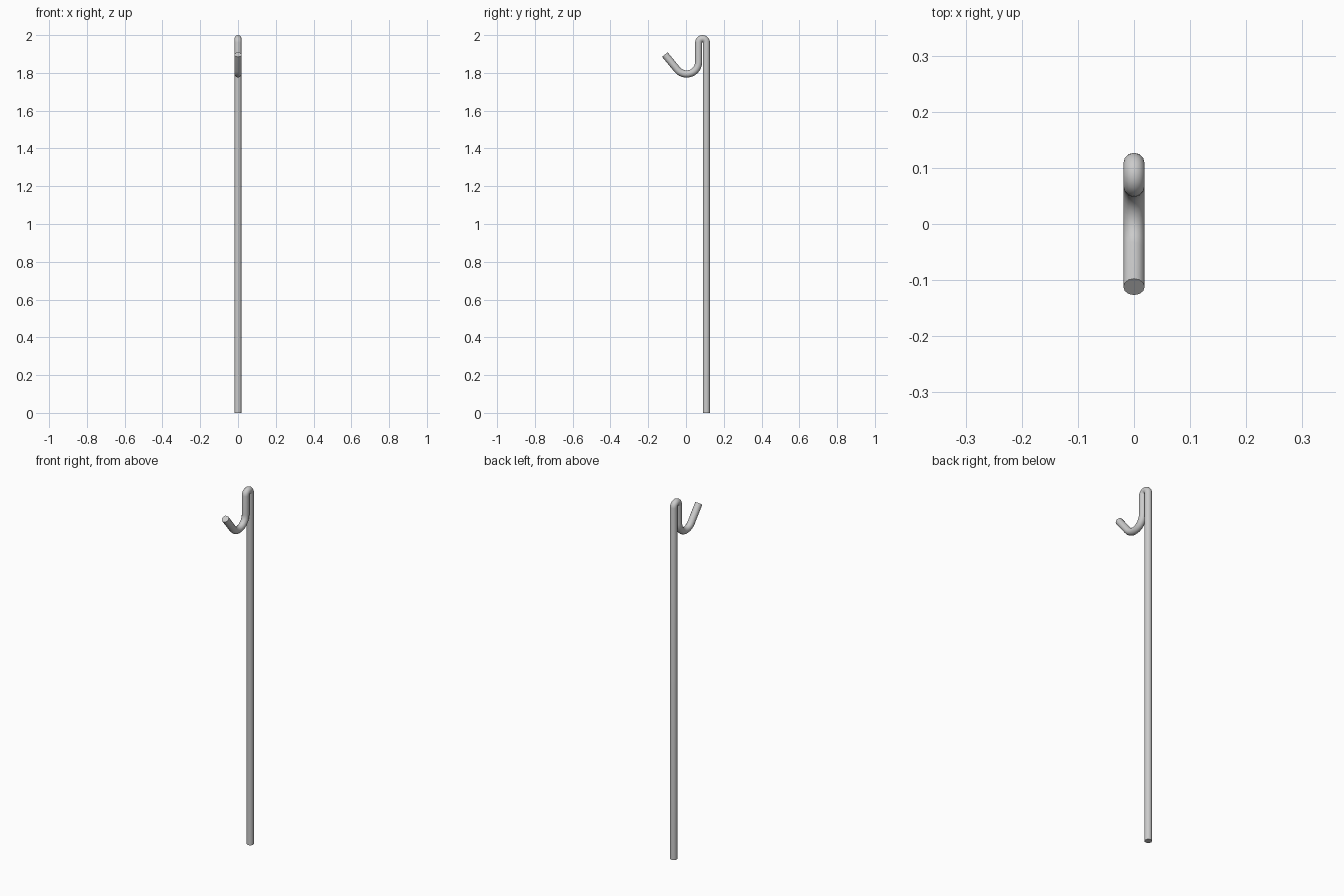
import bpy
import math

if "Cube" in bpy.data.objects:
    bpy.data.objects.remove(bpy.data.objects["Cube"])

ROD_R = 0.019        # rod thickness (radius)


def arc(cy, cz, r, a0, a1, n):
    """Points of an arc in the y-z plane, angles in degrees."""
    return [(0, cy + r * math.cos(math.radians(a0 + (a1 - a0) * i / n)),
             cz + r * math.sin(math.radians(a0 + (a1 - a0) * i / n)))
            for i in range(n + 1)]


# Centreline: shaft, tight top bend, open hook, straight tip
path = [(0, 0.108, 0)]
path += arc(0.0875, 1.9605, 0.0205, 0, 180, 10)
path += arc(0.003, 1.858, 0.064, 0, -141, 12)
path += [(0, -0.112, 1.897)]

# Round bar swept along the path
curve = bpy.data.curves.new("hooked_rod", 'CURVE')
curve.dimensions = '3D'
curve.bevel_depth = ROD_R
curve.bevel_resolution = 4
curve.use_fill_caps = True
spline = curve.splines.new('POLY')
spline.points.add(len(path) - 1)
for point, co in zip(spline.points, path):
    point.co = (*co, 1)

rod = bpy.data.objects.new("hooked_rod", curve)
bpy.context.collection.objects.link(rod)
bpy.context.view_layer.objects.active = rod
rod.select_set(True)
bpy.ops.object.convert(target='MESH')
bpy.ops.object.shade_smooth_by_angle(angle=math.radians(40))
